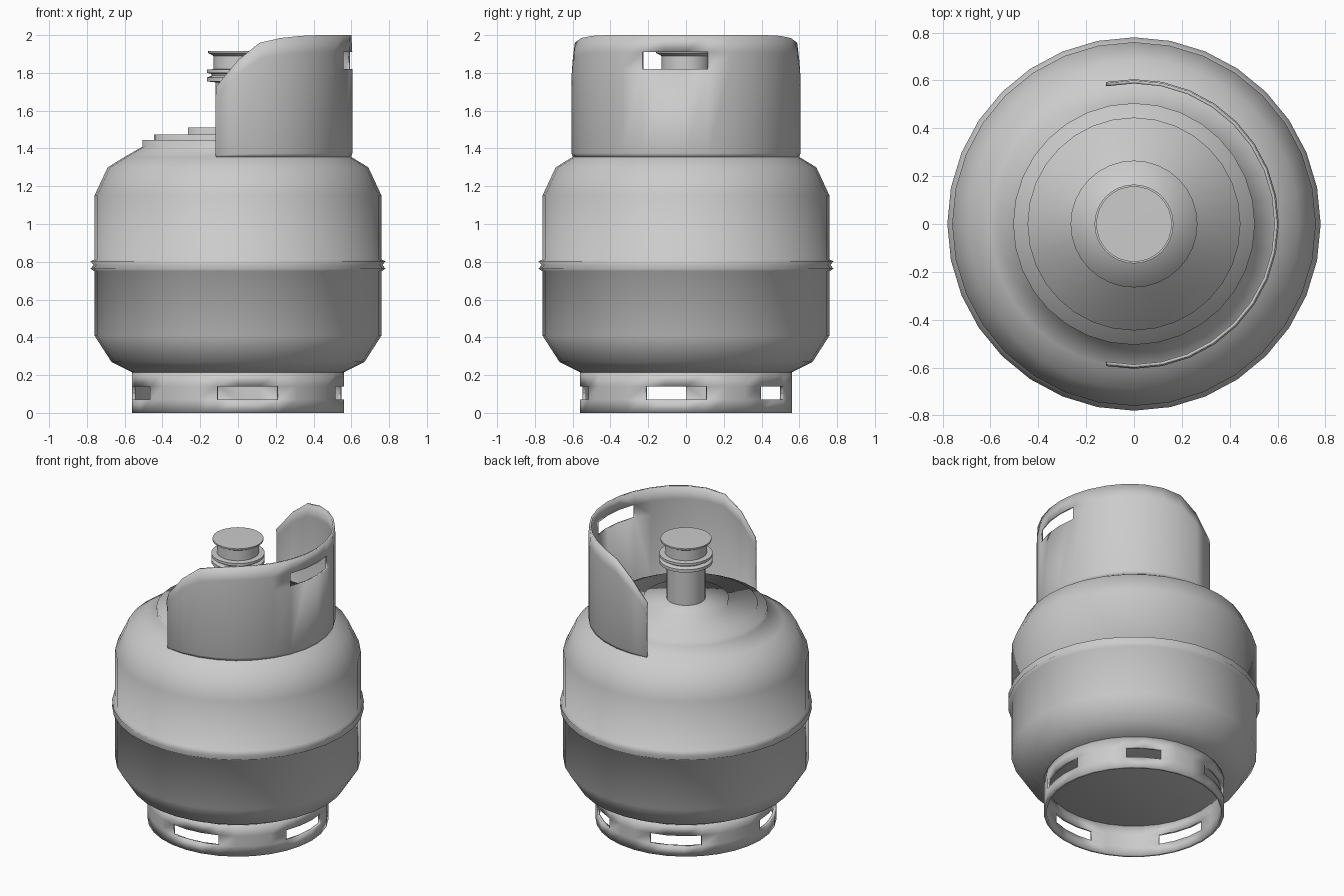
import bpy, bmesh, math

if "Cube" in bpy.data.objects:
    bpy.data.objects.remove(bpy.data.objects["Cube"])

SEG = 32
STEP = 2 * math.pi / SEG


def finish(bm, name, angle=None):
    """Turn a bmesh into a smooth-shaded object."""
    bmesh.ops.remove_doubles(bm, verts=bm.verts, dist=1e-5)
    mesh = bpy.data.meshes.new(name)
    bm.to_mesh(mesh)
    bm.free()
    obj = bpy.data.objects.new(name, mesh)
    bpy.context.collection.objects.link(obj)
    bpy.ops.object.select_all(action='DESELECT')
    obj.select_set(True)
    bpy.context.view_layer.objects.active = obj
    if angle is None:
        bpy.ops.object.shade_smooth()
    else:
        bpy.ops.object.shade_smooth_by_angle(angle=math.radians(angle))
    return obj


def shell(name, rows, first, count, windows, window_row, thickness, top=None):
    """Curved sheet on the segment grid, with some faces left out as windows.
    rows: (radius, z) from bottom to top; windows: (start, end) segments."""
    bm = bmesh.new()
    closed = count == SEG
    base, full = rows[0][1], rows[-1][1] - rows[0][1]
    cols = []
    for i in range(first, first + count + (0 if closed else 1)):
        a = i * STEP
        h = (top(i) - base) / full if top else 1
        cols.append([bm.verts.new((r * math.cos(a), r * math.sin(a), base + (z - base) * h))
                     for r, z in rows])
    for i in range(count):
        c, d = cols[i], cols[(i + 1) % len(cols)]
        seg = first + i
        for j in range(len(rows) - 1):
            if j == window_row and any(s <= seg < e for s, e in windows):
                continue
            bm.faces.new((c[j], d[j], d[j + 1], c[j + 1]))
    obj = finish(bm, name, 40)
    mod = obj.modifiers.new("thickness", 'SOLIDIFY')
    mod.thickness = thickness
    mod.offset = -1
    return obj


def lathe(name, profile, angle=None):
    """Revolve (radius, z) points, bottom to top, about the z axis."""
    bm = bmesh.new()
    verts = [bm.verts.new((r, 0, z)) for r, z in profile]
    edges = [bm.edges.new(p) for p in zip(verts, verts[1:])]
    bmesh.ops.spin(bm, geom=verts + edges, cent=(0, 0, 0), axis=(0, 0, 1),
                   angle=2 * math.pi, steps=SEG, use_merge=True)
    bmesh.ops.remove_doubles(bm, verts=bm.verts, dist=1e-5)
    bmesh.ops.recalc_face_normals(bm, faces=bm.faces)
    return finish(bm, name, angle)


# Tank body with weld seam and stepped crown
lathe("tank_body", [
    (0, 0.21), (0.55, 0.21), (0.67, 0.27), (0.76, 0.41), (0.76, 0.75),
    (0.78, 0.763), (0.765, 0.783), (0.78, 0.803), (0.76, 0.812),
    (0.76, 1.15), (0.69, 1.30), (0.60, 1.355), (0.505, 1.41), (0.505, 1.445),
    (0.445, 1.445), (0.445, 1.475), (0.265, 1.475), (0.265, 1.51), (0, 1.51)])

# Valve neck, flange rings and hand knob
lathe("valve", [
    (0, 1.50), (0.12, 1.50), (0.12, 1.75), (0.165, 1.755), (0.165, 1.775),
    (0.14, 1.785), (0.14, 1.795), (0.165, 1.80), (0.165, 1.817), (0.13, 1.82),
    (0.13, 1.89), (0.158, 1.905), (0.158, 1.915), (0, 1.917)], 40)

# Foot ring with five vent windows
shell("foot_ring", [(0.56, 0), (0.56, 0.07), (0.56, 0.14), (0.56, 0.215)], 0, SEG,
      [(0, 1), (4, 6), (9, 12), (16, 19), (23, 26), (30, 32)], 1, 0.02)


# Guard collar: open at the left, sloping down at both ends, one grip hole
def collar_top(i):
    return {9: 1.725, 8: 1.868, 7: 1.96, 6: 1.985, 5: 1.996}.get(abs(i), 2.0)


shell("guard_collar", [(0.597, 1.35), (0.605, 1.375), (0.605, 1.82), (0.605, 1.91), (0.60, 2.0)],
      -9, 18, [(-2, 1)], 2, 0.013, collar_top)
